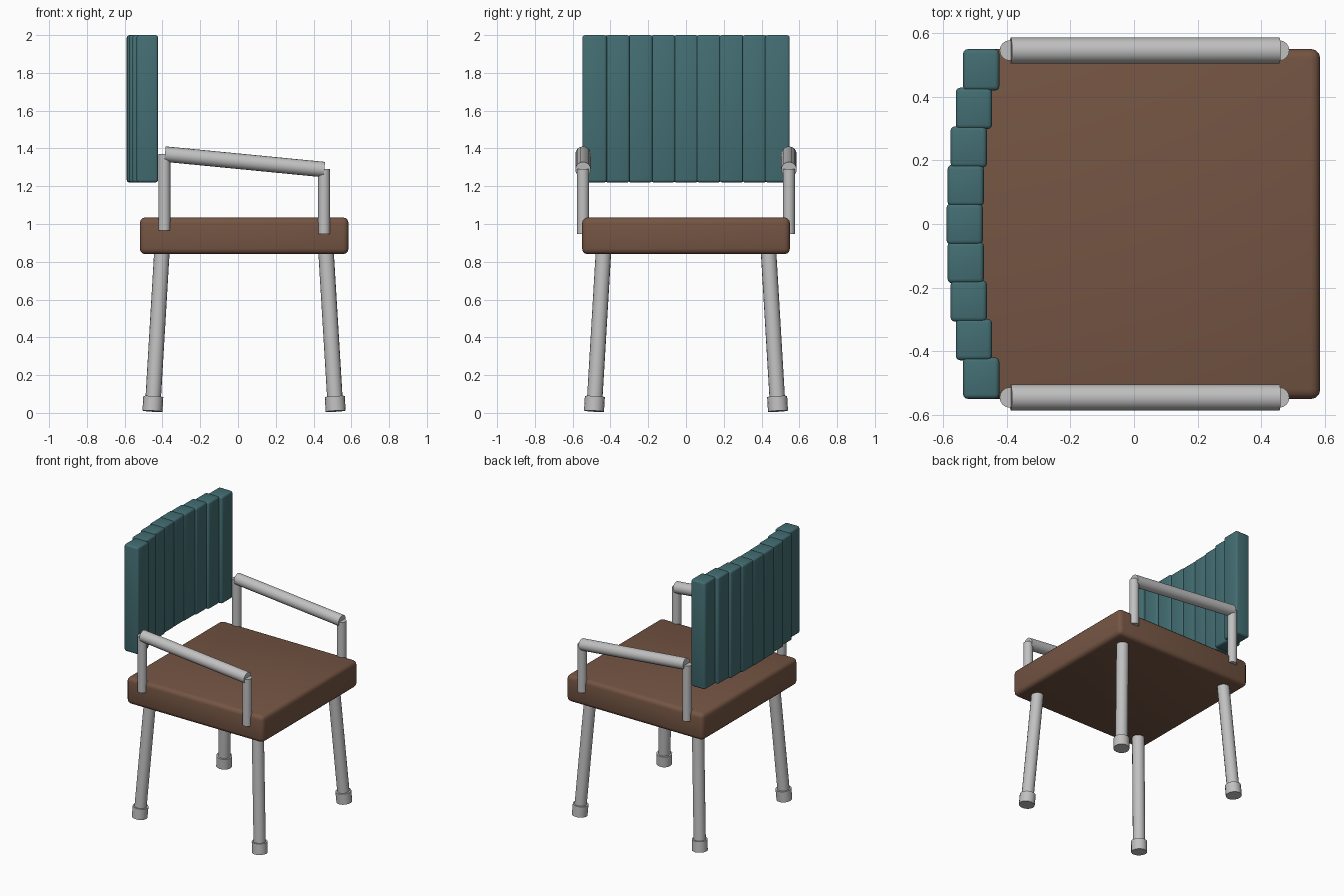
import bpy
from mathutils import Vector

cube = bpy.data.objects.get("Cube")
if cube:
    bpy.data.objects.remove(cube, do_unlink=True)


def make_material(name, rgb):
    mat = bpy.data.materials.new(name)
    mat.use_nodes = True
    mat.diffuse_color = (*rgb, 1)
    mat.node_tree.nodes["Principled BSDF"].inputs["Base Color"].default_value = (*rgb, 1)
    return mat


brown = make_material("brown_seat", (0.175, 0.09, 0.056))
teal = make_material("teal_back", (0.056, 0.155, 0.17))
grey = make_material("grey_metal", (0.53, 0.53, 0.53))


def finish(obj, name, mat):
    obj.name = name
    obj.data.materials.append(mat)
    bpy.ops.object.shade_smooth_by_angle()


def soft_box(name, low, high, bevel, mat):
    low, high = Vector(low), Vector(high)
    bpy.ops.mesh.primitive_cube_add(size=1, location=(low + high) / 2)
    obj = bpy.context.object
    obj.scale = high - low
    bpy.ops.object.transform_apply(location=False, rotation=False, scale=True)
    mod = obj.modifiers.new("Rounded edges", "BEVEL")
    mod.width = bevel
    mod.segments = 3
    bpy.ops.object.modifier_apply(modifier=mod.name)
    finish(obj, name, mat)


def rod(name, start, end, radius):
    start, end = Vector(start), Vector(end)
    axis = end - start
    bpy.ops.mesh.primitive_cylinder_add(
        vertices=16, radius=radius, depth=axis.length, location=(start + end) / 2,
        rotation=axis.to_track_quat("Z", "Y").to_euler())
    finish(bpy.context.object, name, grey)


# Seat cushion
soft_box("seat", (-0.52, -0.55, 0.84), (0.585, 0.55, 1.035), 0.03, brown)

# Curved backrest of upright slats
for i in range(-4, 5):
    y = i * 0.121
    x = -0.532 + 0.052 * (i / 4) ** 2
    soft_box(f"back_slat_{i + 5}", (x - 0.057, y - 0.065, 1.22),
             (x + 0.057, y + 0.065, 2.0), 0.014, teal)

for side, s in (("left", 1), ("right", -1)):
    # Armrest on two posts
    y = s * 0.545
    rod(f"{side}_rear_post", (-0.39, y, 0.965), (-0.39, y, 1.37), 0.032)
    rod(f"{side}_front_post", (0.456, y, 0.947), (0.456, y, 1.29), 0.032)
    rod(f"{side}_armrest", (-0.387, y, 1.37), (0.457, y, 1.288), 0.041)

    # Splayed legs with thicker feet
    for place, top_x, foot_x in (("rear", -0.402, -0.453), ("front", 0.465, 0.517)):
        top = Vector((top_x, s * 0.436, 0.87))
        foot = Vector((foot_x, s * 0.487, 0.009))
        rod(f"{side}_{place}_leg", foot.lerp(top, 0.02), top, 0.041)
        rod(f"{side}_{place}_foot", foot, foot.lerp(top, 0.09), 0.053)
